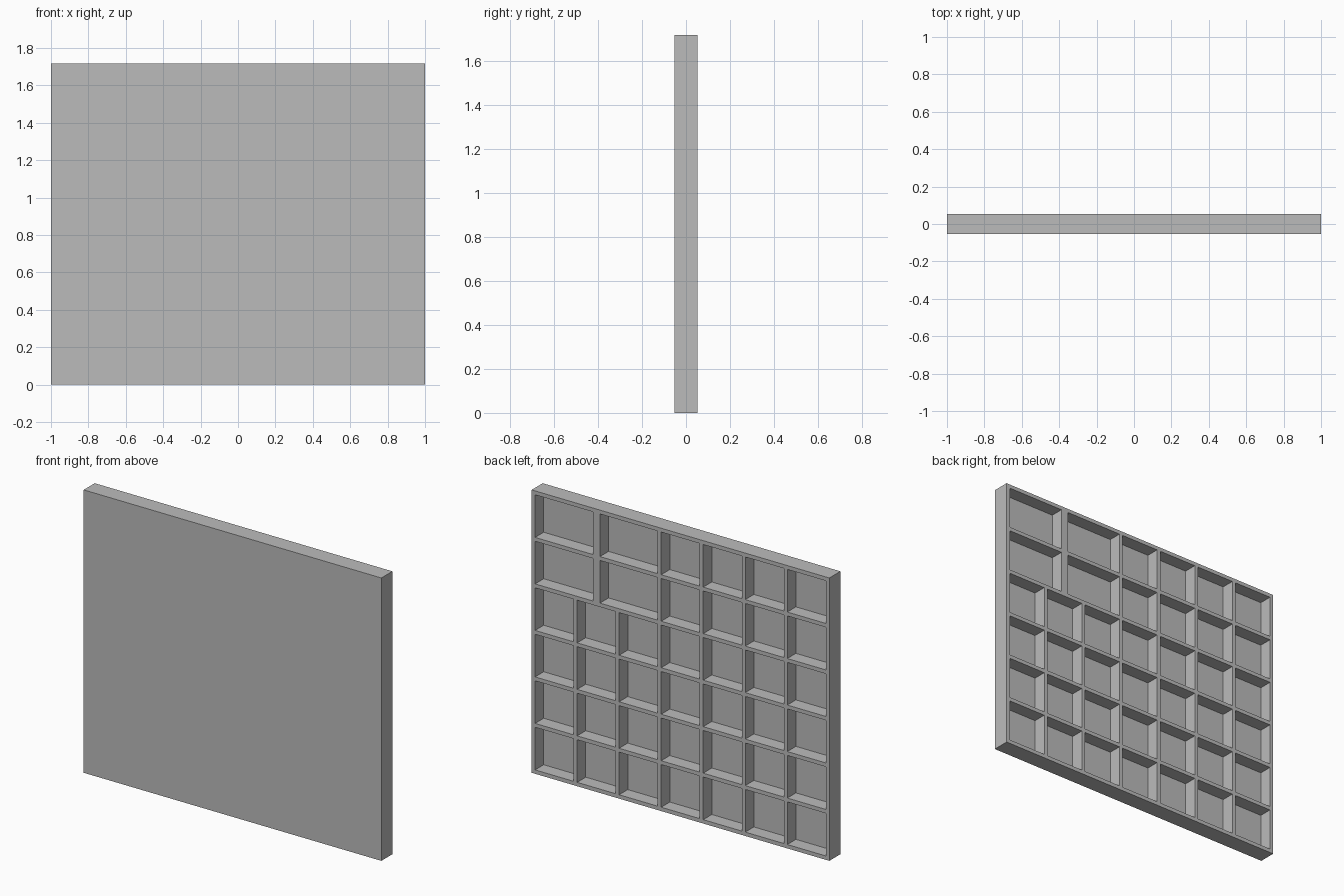
import bpy
import bmesh
from mathutils import Matrix, Vector

if "Cube" in bpy.data.objects:
    bpy.data.objects.remove(bpy.data.objects["Cube"])

# Proportions: everything is a multiple of the wall thickness
UNIT = 2 / 85
COLS, ROWS = 7, 6
CELL, WALL, DEPTH = 11, 1, 4.5
PITCH = CELL + WALL
WIDTH = COLS * PITCH + WALL
HEIGHT = ROWS * PITCH + WALL
WIDE = 16.5                      # wide compartment, two replace three cells
WIDE_ROWS = (ROWS - 2, ROWS - 1)


def add_box(bm, x0, x1, y0, y1, z0, z1):
    lo, hi = Vector((x0, y0, z0)) * UNIT, Vector((x1, y1, z1)) * UNIT
    size = hi - lo
    matrix = Matrix.Translation((lo + hi) / 2) @ Matrix.Diagonal((*size, 1))
    bmesh.ops.create_cube(bm, size=1, matrix=matrix)


def make_object(name, bm):
    mesh = bpy.data.meshes.new(name)
    bm.to_mesh(mesh)
    bm.free()
    obj = bpy.data.objects.new(name, mesh)
    bpy.context.scene.collection.objects.link(obj)
    return obj


# Grey plastic
grey = bpy.data.materials.new("grey")
grey.use_nodes = True
color = (0.5, 0.5, 0.5, 1)
grey.diffuse_color = color
grey.node_tree.nodes["Principled BSDF"].inputs["Base Color"].default_value = color

# Solid tray block
bm = bmesh.new()
add_box(bm, -WIDTH / 2, WIDTH / 2, -DEPTH / 2, DEPTH / 2, 0, HEIGHT)
tray = make_object("compartment_tray", bm)
tray.data.materials.append(grey)

# Compartments, open towards the back
bm = bmesh.new()
for row in range(ROWS):
    z = WALL + row * PITCH
    if row in WIDE_ROWS:
        spans = [(WALL + c * PITCH, CELL) for c in range(COLS - 3)]
        start = WALL + (COLS - 3) * PITCH
        spans += [(start, WIDE), (start + WIDE + 2 * WALL, WIDE)]
    else:
        spans = [(WALL + c * PITCH, CELL) for c in range(COLS)]
    for x, w in spans:
        left = x - WIDTH / 2
        add_box(bm, left, left + w, WALL - DEPTH / 2, DEPTH, z, z + CELL)
cutter = make_object("compartment_cutter", bm)
cutter.data.materials.append(grey)
cutter.hide_render = True

# Cut the compartments and keep the finished mesh
cut = tray.modifiers.new("compartments", "BOOLEAN")
cut.operation = "DIFFERENCE"
cut.solver = "EXACT"
cut.object = cutter
bpy.context.view_layer.objects.active = tray
bpy.ops.object.modifier_apply(modifier=cut.name)
bpy.data.objects.remove(cutter)
